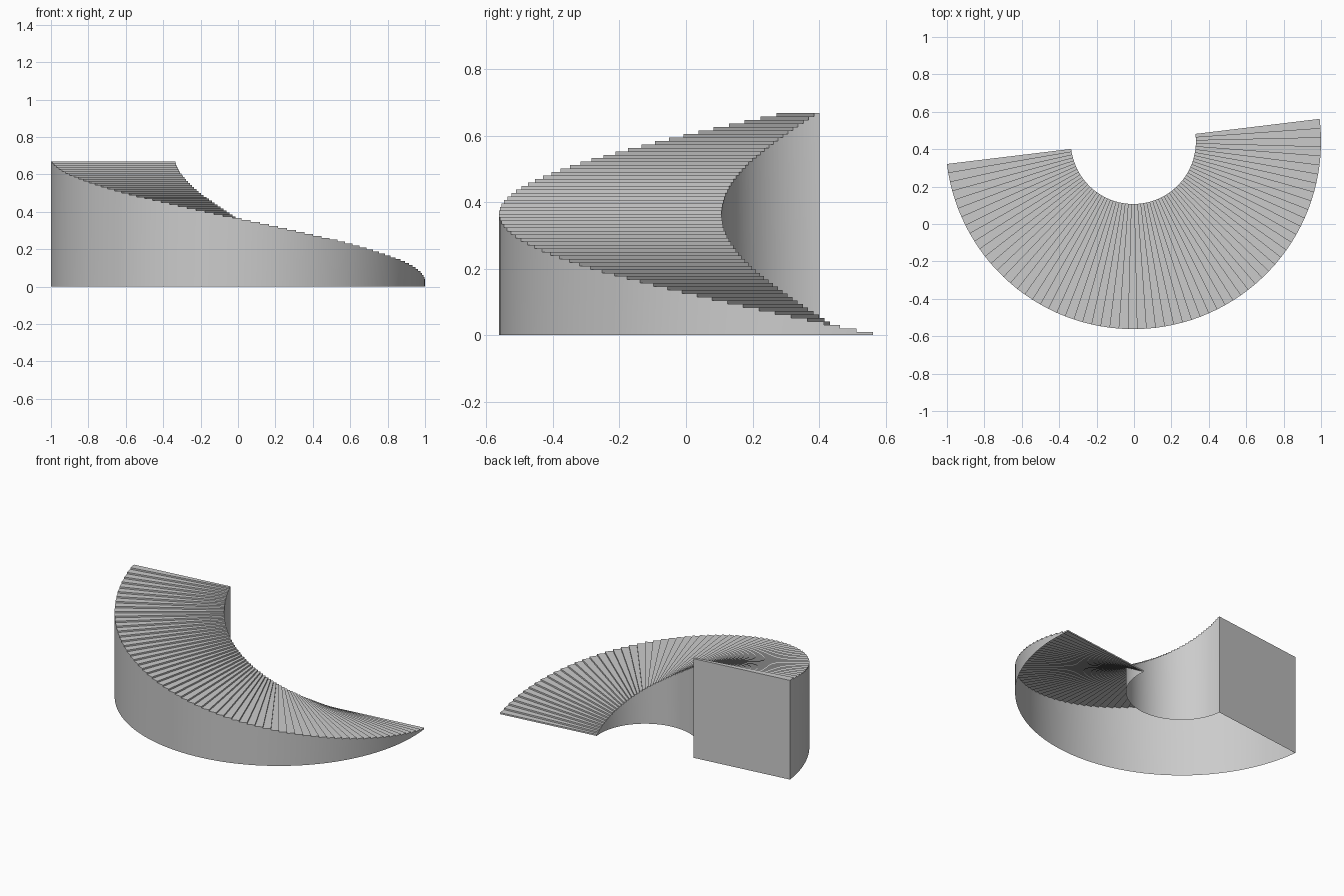
import bpy, bmesh
from math import radians, sin, cos, pi

if "Cube" in bpy.data.objects:
    bpy.data.objects.remove(bpy.data.objects["Cube"])

STEPS = 64
TILT = radians(6.9)                  # both ends lie on one line, turned by this angle
OUTER = 2 / (1 + cos(TILT))
INNER = OUTER / 3
RISE = 0.668 / STEPS
CX, CY = 1 - OUTER, OUTER * (1 - sin(TILT)) / 2

bm = bmesh.new()


def column(radius, k):
    """Vertices on step boundary k: floor, lower tread, upper tread."""
    a = TILT - pi * k / STEPS
    x, y = CX + radius * cos(a), CY + radius * sin(a)
    base = bm.verts.new((x, y, 0))
    low = bm.verts.new((x, y, k * RISE)) if k else base
    high = bm.verts.new((x, y, (k + 1) * RISE)) if k < STEPS else low
    return base, low, high


outer = [column(OUTER, k) for k in range(STEPS + 1)]
inner = [column(INNER, k) for k in range(STEPS + 1)]

for k in range(STEPS):
    # riser and tread
    bm.faces.new((outer[k][1], inner[k][1], inner[k][2], outer[k][2]))
    bm.faces.new((outer[k][2], inner[k][2], inner[k + 1][1], outer[k + 1][1]))
    # curved side walls, sharing the full height of the lower neighbour
    for ring in (outer, inner):
        (b0, l0, h0), (b1, l1, _) = ring[k], ring[k + 1]
        bm.faces.new((b0, l0, h0, l1, b1) if k else (b0, h0, l1, b1))

# tall end wall (the underside stays open)
bm.faces.new((outer[-1][0], inner[-1][0], inner[-1][1], outer[-1][1]))
bmesh.ops.recalc_face_normals(bm, faces=bm.faces)

mesh = bpy.data.meshes.new("curved_staircase")
bm.to_mesh(mesh)
bm.free()
stairs = bpy.data.objects.new("curved_staircase", mesh)
bpy.context.collection.objects.link(stairs)
bpy.context.view_layer.objects.active = stairs
stairs.select_set(True)
bpy.ops.object.shade_smooth_by_angle(angle=radians(30))
